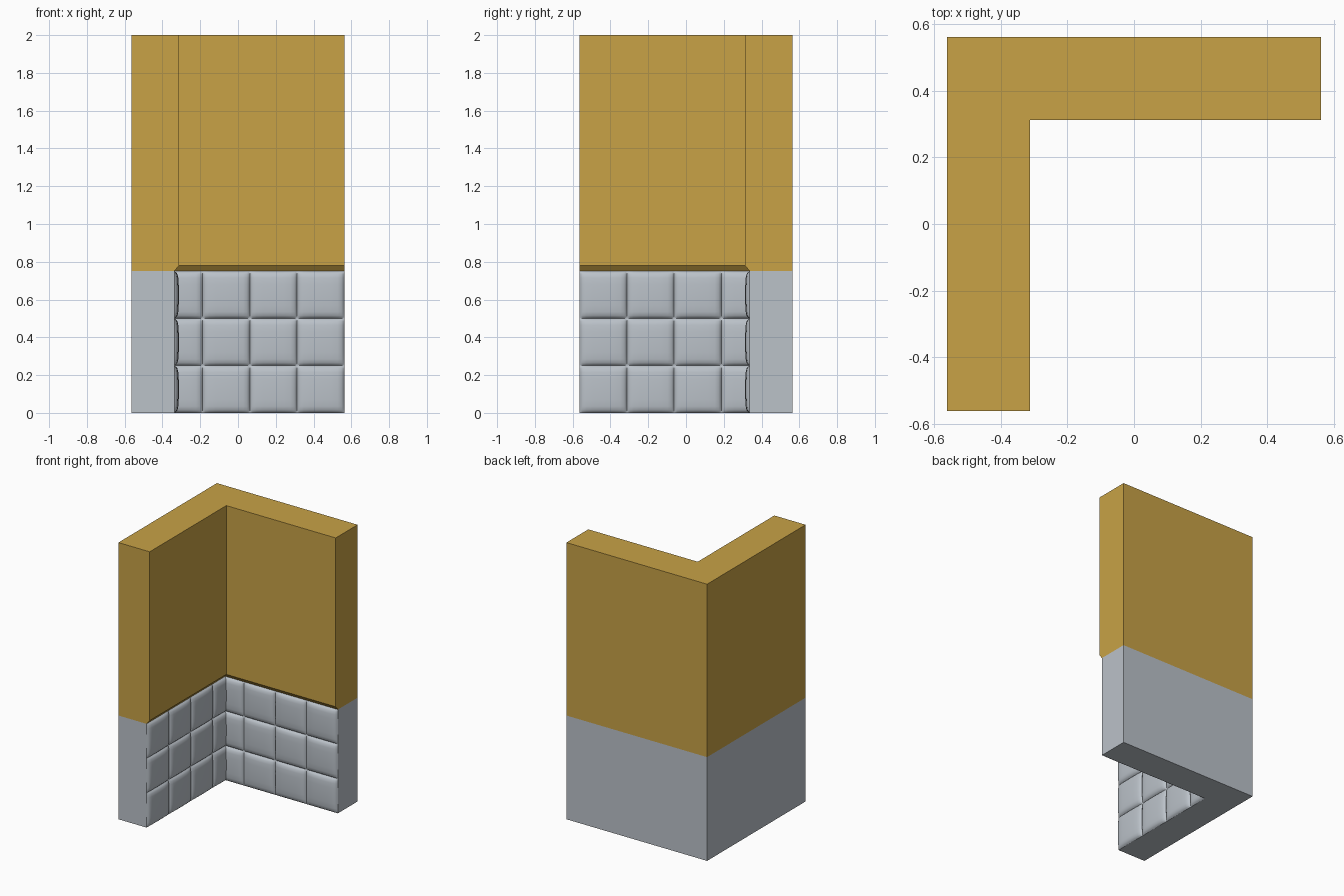
import bpy, bmesh, math

if "Cube" in bpy.data.objects:
    bpy.data.objects.remove(bpy.data.objects["Cube"])

R = 0.5625            # outer half width
INNER = 0.3125        # inner face of the plaster wall
RECESS = 0.3375       # recessed plane behind the tiles
SPLIT = 0.75          # height where tiles meet plaster
TILE = 0.25


def material(name, col):
    m = bpy.data.materials.new(name)
    m.diffuse_color = (*col, 1)
    m.use_nodes = True
    m.node_tree.nodes["Principled BSDF"].inputs["Base Color"].default_value = m.diffuse_color
    return m


plaster_mat = material("ochre plaster", (0.578, 0.361, 0.061))
stone_mat = material("pale grey stone", (0.497, 0.539, 0.584))


def make_object(name, bm, mat):
    me = bpy.data.meshes.new(name)
    bm.to_mesh(me)
    bm.free()
    me.materials.append(mat)
    ob = bpy.data.objects.new(name, me)
    bpy.context.collection.objects.link(ob)
    return ob


def l_ring(bm, inner, z):
    """Counter-clockwise L outline; edges 1 and 2 are the inner faces."""
    pts = [(-R, -R), (-inner, -R), (-inner, inner), (R, inner), (R, R), (-R, R)]
    return [bm.verts.new((x, y, z)) for x, y in pts]


def bridge(bm, low, high, skip=()):
    for i in range(6):
        if i not in skip:
            j = (i + 1) % 6
            bm.faces.new((low[i], low[j], high[j], high[i]))


# Upper plaster wall with a small chamfer under its inner faces
bm = bmesh.new()
rings = [l_ring(bm, RECESS, SPLIT), l_ring(bm, INNER, 0.78), l_ring(bm, INNER, 2.0)]
bridge(bm, rings[0], rings[1])
bridge(bm, rings[1], rings[2])
bm.faces.new(rings[2])
make_object("upper_wall", bm, plaster_mat)

# Lower stone base, open where the tiles cover it
bm = bmesh.new()
low, high = l_ring(bm, RECESS, 0), l_ring(bm, RECESS, SPLIT)
bridge(bm, low, high, skip=(1, 2))
bm.faces.new(low[::-1])
make_object("lower_wall", bm, stone_mat)

# Pillow profile: distance from the tile edge, relative height
PROFILE = [(0, 0), (0.006, 0.38), (0.015, 0.68), (0.035, 0.86), (0.07, 0.95), (0.125, 1)]
HALF = [d for d, _ in PROFILE]
STEPS = HALF[:-1] + [TILE - d for d in HALF[::-1]][:-1]


def bulge(t):
    d = t % TILE
    d = min(d, TILE - d)
    for (a, ha), (b, hb) in zip(PROFILE, PROFILE[1:]):
        if d <= b + 1e-7:
            return ha + (hb - ha) * (d - a) / (b - a)
    return 1


def stations(length):
    """Grid lines measured from a tile edge, ending at the given length."""
    s = [k * TILE + d for k in range(5) for d in STEPS]
    return [t for t in s if t < length - 1e-5] + [length]


def tile_field(name, place, flip):
    bm = bmesh.new()
    us, vs = stations(R + RECESS), stations(SPLIT)
    grid = [[bm.verts.new(place(R - u, v, 0.025 * bulge(u) * bulge(v))) for v in vs] for u in us]
    for a, b in zip(grid, grid[1:]):
        for i in range(len(vs) - 1):
            f = [a[i], a[i + 1], b[i + 1], b[i]]
            bm.faces.new(f[::-1] if flip else f)
    ob = make_object(name, bm, stone_mat)
    bpy.ops.object.select_all(action='DESELECT')
    ob.select_set(True)
    bpy.context.view_layer.objects.active = ob
    bpy.ops.object.shade_smooth_by_angle(angle=math.radians(40))


# Cushioned tiles on both inner faces
tile_field("back_tiles", lambda u, z, h: (u, RECESS - h, z), True)
tile_field("left_tiles", lambda u, z, h: (-RECESS + h, -u, z), False)
